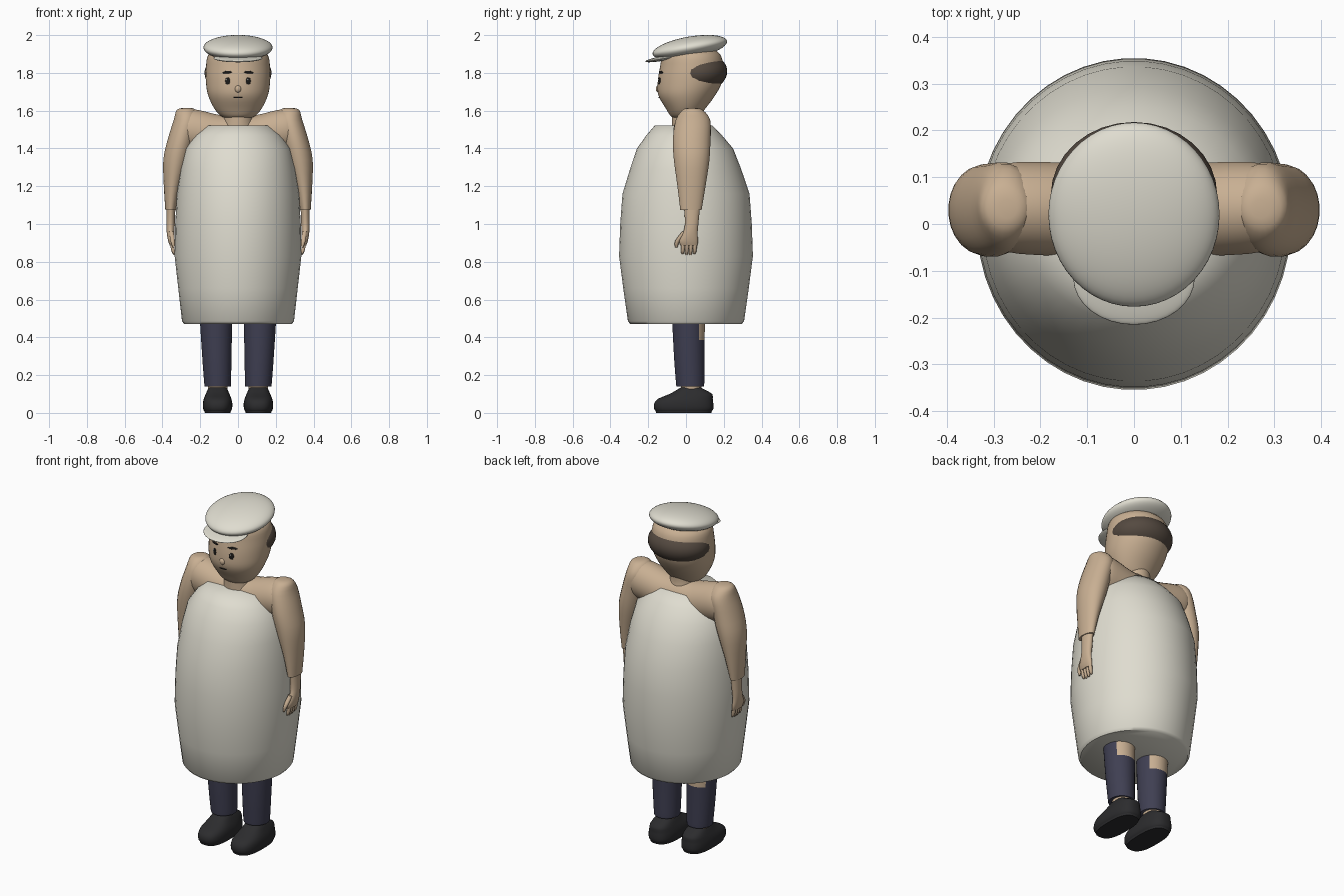
import bpy, bmesh, math
from mathutils import Vector
from mathutils.bvhtree import BVHTree

if "Cube" in bpy.data.objects:
    bpy.data.objects.remove(bpy.data.objects["Cube"])


def material(name, r, g, b):
    m = bpy.data.materials.new(name)
    m.use_nodes = True
    m.diffuse_color = (r, g, b, 1)
    bsdf = m.node_tree.nodes["Principled BSDF"]
    bsdf.inputs["Base Color"].default_value = (r, g, b, 1)
    bsdf.inputs["Roughness"].default_value = 0.8
    return m


SKIN = material("skin", 0.58, 0.43, 0.29)
CLOTH = material("off white cloth", 0.74, 0.72, 0.63)
NAVY = material("navy trousers", 0.05, 0.05, 0.085)
SHOE = material("black shoe", 0.025, 0.025, 0.027)
HAIR = material("dark brown hair", 0.09, 0.068, 0.052)
INK = material("eye black", 0.012, 0.011, 0.01)
WHITE = material("eye glint", 0.8, 0.8, 0.8)


def finish(name, bm, mat, angle=50):
    bmesh.ops.recalc_face_normals(bm, faces=bm.faces)
    me = bpy.data.meshes.new(name)
    bm.to_mesh(me)
    bm.free()
    ob = bpy.data.objects.new(name, me)
    bpy.context.collection.objects.link(ob)
    me.materials.append(mat)
    bpy.ops.object.select_all(action="DESELECT")
    ob.select_set(True)
    bpy.context.view_layer.objects.active = ob
    bpy.ops.object.shade_smooth_by_angle(angle=math.radians(angle))
    return ob


def spline(rings, steps):
    """Catmull-Rom interpolation between rings."""
    out = []
    for i in range(len(rings) - 1):
        p = [rings[max(0, min(len(rings) - 1, i + k))] for k in (-1, 0, 1, 2)]
        for s in range(steps):
            t = s / steps
            out.append([b + 0.5 * t * (c - a + t * (2*a - 5*b + 4*c - d + t * (3*(b - c) + d - a)))
                        for a, b, c, d in zip(*p)])
    return out + [list(rings[-1])]


def loft(name, rings, mat, sides=32, steps=3, power=2.0, mirror=1, sideways=False, angle=50):
    """Skin rings of (height, centre x, centre y, radius x, radius y)."""
    bm = bmesh.new()
    loops = []
    for z, cx, cy, rx, ry in spline(rings, steps):
        loop = []
        for i in range(sides):
            a = 2 * math.pi * (i + 0.5) / sides
            c, s = math.cos(a), math.sin(a)
            x = cx + rx * math.copysign(abs(c) ** (2 / power), c)
            y = cy + ry * math.copysign(abs(s) ** (2 / power), s)
            loop.append(bm.verts.new((z, y, x) if sideways else (x * mirror, y, z)))
        loops.append(loop)
    for lo, hi in zip(loops, loops[1:]):
        for i in range(sides):
            j = (i + 1) % sides
            bm.faces.new((lo[i], lo[j], hi[j], hi[i]))
    bm.faces.new(loops[0])
    bm.faces.new(loops[-1])
    return finish(name, bm, mat, angle)


def ellipsoid(name, centre, radii, mat, tilt=0, segments=32):
    bm = bmesh.new()
    bmesh.ops.create_uvsphere(bm, u_segments=segments, v_segments=segments // 2, radius=1)
    ob = finish(name, bm, mat, 180)
    ob.location, ob.scale = centre, radii
    ob.rotation_euler.x = math.radians(tilt)
    return ob


# Long round apron, closed below
loft("apron", [
    (0.47, 0, 0, 0.285, 0.295), (0.485, 0, 0, 0.297, 0.308), (0.66, 0, 0, 0.317, 0.333),
    (0.83, 0, 0, 0.336, 0.355), (1.0, 0, 0, 0.333, 0.349), (1.16, 0, 0, 0.324, 0.337),
    (1.29, 0, -0.002, 0.305, 0.295), (1.4, 0, -0.005, 0.278, 0.255),
    (1.47, 0, -0.01, 0.228, 0.2), (1.522, 0, -0.013, 0.165, 0.152)], CLOTH, sides=48, steps=1)

# Shoulders, neck and head
half = [(0.32, 1.5, 0.035, 0.08, 0.07), (0.27, 1.5, 0.035, 0.108, 0.095),
        (0.2, 1.49, 0.033, 0.112, 0.1), (0.1, 1.47, 0.03, 0.108, 0.1)]
loft("shoulders", [(-t, *r) for t, *r in half] + [(0, 1.47, 0.03, 0.105, 0.1)]
     + half[::-1], SKIN, sideways=True)
loft("neck", [(1.48, 0, 0.025, 0.1, 0.1), (1.55, 0, 0.01, 0.08, 0.085),
              (1.64, 0, 0.01, 0.08, 0.085)], SKIN)
head = loft("head", [
    (1.555, 0, -0.005, 0.045, 0.045), (1.57, 0, -0.005, 0.088, 0.075),
    (1.61, 0, -0.002, 0.125, 0.104), (1.68, 0, 0.004, 0.158, 0.15),
    (1.75, 0, 0.02, 0.17, 0.17), (1.83, 0, 0.03, 0.17, 0.168),
    (1.9, 0, 0.03, 0.155, 0.15), (1.94, 0, 0.03, 0.09, 0.09)], SKIN, sides=48, steps=4, angle=70)
ellipsoid("back_hair", (0, 0.062, 1.8), (0.178, 0.157, 0.108), HAIR, 6)
ellipsoid("nose", (0, -0.145, 1.715), (0.018, 0.015, 0.02), SKIN, segments=16)

# Flat cap with peak
ellipsoid("cap_crown", (0, 0.02, 1.934), (0.183, 0.2, 0.058), CLOTH, 10, 48)
ellipsoid("cap_peak", (0, -0.115, 1.878), (0.13, 0.102, 0.013), CLOTH, 10)

# Face details resting on the head surface
tree = BVHTree.FromPolygons([v.co for v in head.data.vertices],
                            [p.vertices for p in head.data.polygons])


def face_mark(name, x, z, w, h, mat, lift=0.0):
    hit, normal, _, _ = tree.ray_cast(Vector((x, -1, z)), Vector((0, 1, 0)))
    ob = ellipsoid(name, hit + normal * lift, (w, 0.004, h), mat, segments=16)
    ob.rotation_euler.z = math.atan2(normal.x, -normal.y)
    return ob


for side, label in ((1, "left"), (-1, "right")):
    face_mark(label + "_eye", side * 0.055, 1.757, 0.014, 0.02, INK)
    face_mark(label + "_eye_glint", side * 0.055 - 0.004, 1.764, 0.004, 0.005, WHITE, 0.003)
    brow = face_mark(label + "_eyebrow", side * 0.058, 1.803, 0.028, 0.007, INK)
    brow.rotation_euler.y = side * 0.06
face_mark("mouth", 0, 1.67, 0.024, 0.004, INK)

for side, label in ((1, "left"), (-1, "right")):
    # Arm down to the cuff
    loft(label + "_arm", [
        (1.615, 0.27, 0.032, 0.02, 0.02), (1.603, 0.275, 0.035, 0.05, 0.055),
        (1.55, 0.275, 0.037, 0.066, 0.092), (1.45, 0.3, 0.03, 0.072, 0.1),
        (1.34, 0.326, 0.03, 0.07, 0.095), (1.2, 0.347, 0.029, 0.046, 0.075),
        (1.075, 0.357, 0.026, 0.028, 0.057)], SKIN, sides=24, mirror=side)
    # Wrist, palm, fingers and thumb
    loft(label + "_palm", [
        (1.1, 0.355, 0.032, 0.024, 0.044), (1.0, 0.357, 0.03, 0.023, 0.036),
        (0.95, 0.357, 0.022, 0.02, 0.04), (0.91, 0.352, 0.014, 0.018, 0.05),
        (0.885, 0.348, 0.016, 0.013, 0.045)], SKIN, sides=20, mirror=side)
    for k in range(4):
        y = -0.015 + 0.021 * k
        tip = 0.832 + 0.006 * abs(k - 1.5)
        loft(f"{label}_finger_{k + 1}", [
            (0.91, 0.35, y, 0.011, 0.011), (0.86, 0.344, y - 0.002, 0.01, 0.01),
            (tip, 0.337, y - 0.004, 0.004, 0.005)], SKIN, sides=10, mirror=side)
    loft(label + "_thumb", [
        (0.96, 0.352, -0.008, 0.013, 0.013), (0.91, 0.346, -0.045, 0.012, 0.013),
        (0.875, 0.34, -0.052, 0.005, 0.006)], SKIN, sides=10, mirror=side)

    # Trouser leg, with a torn patch of bare skin at the back
    leg = loft(label + "_trouser_leg", [
        (0.14, 0.108, 0.022, 0.068, 0.072), (0.155, 0.108, 0.022, 0.071, 0.075),
        (0.3, 0.112, 0.017, 0.078, 0.081), (0.52, 0.117, 0.013, 0.087, 0.088)],
        NAVY, steps=8, mirror=side)
    leg.data.materials.append(SKIN)
    for n, p in enumerate(leg.data.polygons):
        edge = 0.375 + 0.025 * (n % 3) / 2
        if p.normal.y > 0.55 and p.center.z > edge:
            p.material_index = 1
    loft(label + "_ankle", [(0.09, 0.108, 0.028, 0.05, 0.052),
                            (0.18, 0.108, 0.028, 0.055, 0.058)], SKIN, sides=20)\
        .scale.x = side
    # Chunky shoe
    loft(label + "_shoe", [
        (0.008, 0.108, -0.012, 0.07, 0.148), (0.022, 0.108, -0.012, 0.077, 0.157),
        (0.05, 0.108, -0.012, 0.078, 0.157), (0.075, 0.108, -0.003, 0.073, 0.145),
        (0.1, 0.108, 0.026, 0.063, 0.113), (0.125, 0.108, 0.026, 0.052, 0.07),
        (0.136, 0.108, 0.026, 0.042, 0.05)], SHOE, steps=2, power=2.7, mirror=side)
    sole = loft(label + "_sole", [(0.0, 0.108, -0.012, 0.068, 0.146),
                                  (0.02, 0.108, -0.012, 0.074, 0.154)],
                SHOE, steps=1, power=2.7, mirror=side)
